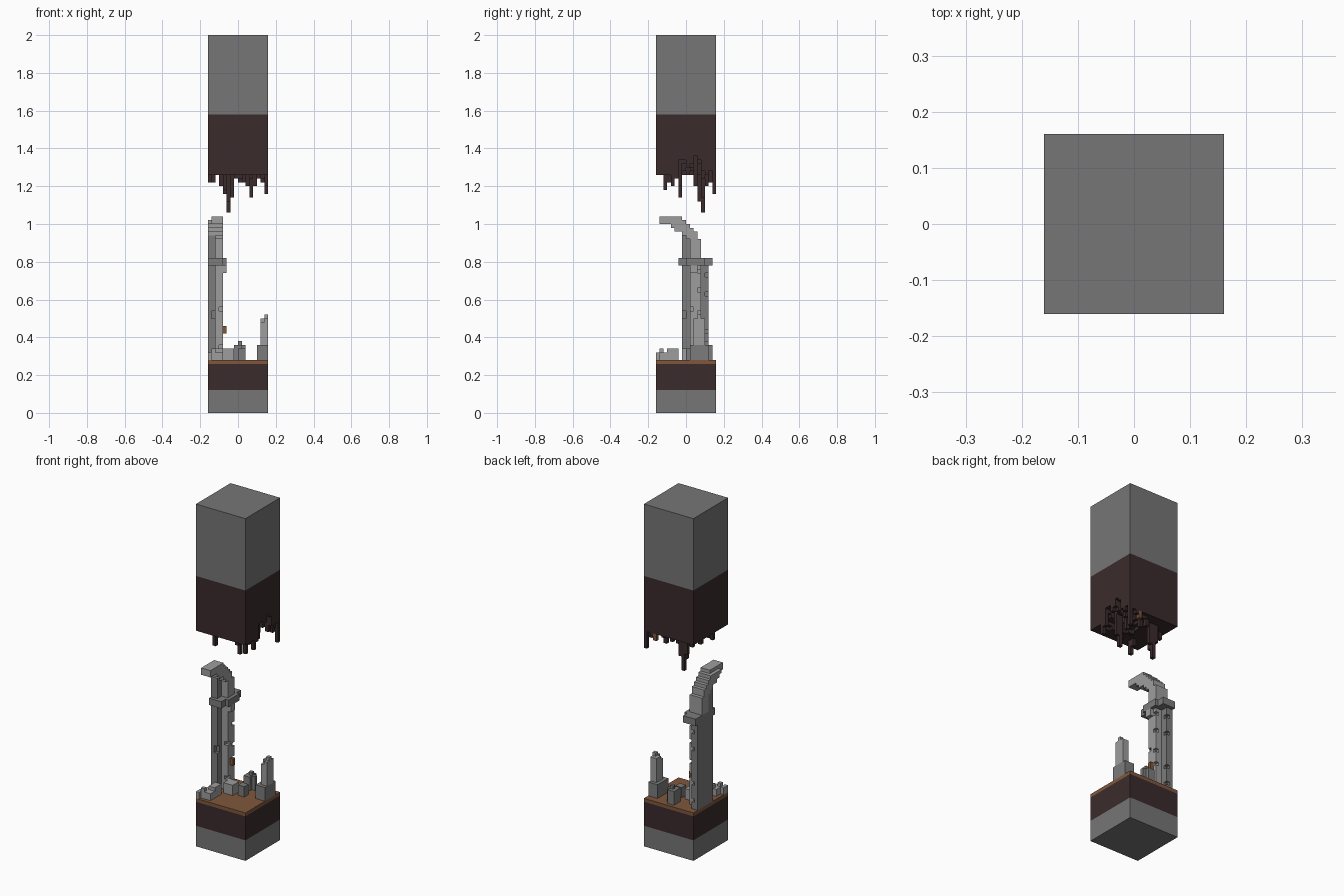
import bpy, bmesh, random
from mathutils import Vector

random.seed(4)
VOXEL = 0.02

cube = bpy.data.objects.get("Cube")
if cube:
    bpy.data.objects.remove(cube, do_unlink=True)


def material(name, rgb):
    m = bpy.data.materials.new(name)
    m.use_nodes = True
    m.diffuse_color = (*rgb, 1)
    m.node_tree.nodes["Principled BSDF"].inputs["Base Color"].default_value = (*rgb, 1)
    return m


MATERIALS = [
    material("grey rock", (0.18, 0.18, 0.18)),
    material("dark earth", (0.042, 0.024, 0.025)),
    material("brown soil", (0.21, 0.095, 0.045)),
    material("pale stone", (0.34, 0.34, 0.34)),
    material("dark stone", (0.2, 0.2, 0.2)),
]
ROCK, EARTH, SOIL, PALE, DARK = range(5)


def fill(cells, x, y, z, mat):
    """Fill a block of voxels; each range is (start, end) in voxel units."""
    for i in range(*x):
        for j in range(*y):
            for k in range(*z):
                cells[i, j, k] = mat


def build(name, cells):
    """Make a mesh from the exposed sides of the voxels."""
    bm = bmesh.new()
    verts = {}

    def corner(p):
        key = tuple(round(c) for c in p)
        if key not in verts:
            verts[key] = bm.verts.new(Vector(key) * VOXEL)
        return verts[key]

    for cell, mat in cells.items():
        for axis in range(3):
            for side in (0, 1):
                near = list(cell)
                near[axis] += 2 * side - 1
                if tuple(near) in cells:
                    continue
                a, b = (axis + 1) % 3, (axis + 2) % 3
                ring = []
                for u, v in ((0, 0), (1, 0), (1, 1), (0, 1)):
                    p = list(cell)
                    p[axis] += side
                    p[a] += u
                    p[b] += v
                    ring.append(corner(p))
                face = bm.faces.new(ring if side else ring[::-1])
                face.material_index = mat
    bmesh.ops.dissolve_limit(bm, angle_limit=0.01, verts=bm.verts[:],
                             edges=bm.edges[:], delimit={'MATERIAL'})
    mesh = bpy.data.meshes.new(name)
    bm.to_mesh(mesh)
    bm.free()
    for m in MATERIALS:
        mesh.materials.append(m)
    obj = bpy.data.objects.new(name, mesh)
    bpy.context.collection.objects.link(obj)


FULL = (-8, 8)

# Layered ground block
ground = {}
fill(ground, FULL, FULL, (0, 6), ROCK)
fill(ground, FULL, FULL, (6, 13), EARTH)
fill(ground, FULL, FULL, (13, 14), SOIL)
build("ground", ground)

# Cave roof: rock over earth, hollowed below and hung with stalactites
roof = {}
fill(roof, FULL, FULL, (79, 100), ROCK)
spikes = {(-3, 4): 53, (-2, 4): 57, (-3, 3): 56, (-4, 4): 58, (-5, 3): 60,
          (7, 7): 58, (3, -2): 57, (4, -2): 60, (-4, -6): 59, (-4, -5): 61,
          (4, 2): 60, (-8, -2): 61, (-7, 2): 61, (2, 5): 60, (6, 4): 62}
for i in range(*FULL):
    for j in range(*FULL):
        hollow = max(0, 1 - ((i - 4.5) ** 2 + (j - 1) ** 2) / 42)
        low = 63 + round(5.5 * hollow)
        if hollow > 0 and random.random() < 0.35:
            low -= random.randint(1, 4)
        low = spikes.get((i, j), low)
        fill(roof, (i, i + 1), (j, j + 1), (low, 79), EARTH)
fill(roof, (4, 5), (7, 8), (61, 63), SOIL)
build("cave_roof", roof)

# Broken column with a pale shaft, a capital and a curved rib
column = {}
fill(column, (-8, -6), (-1, 6), (14, 40), DARK)
fill(column, (-6, -4), (1, 4), (14, 41), PALE)
fill(column, (-8, -4), (-2, 7), (39, 41), DARK)
fill(column, (-4, -3), (0, 5), (39, 41), DARK)
fill(column, (-5, -3), (1, 3), (37, 39), PALE)
fill(column, (-8, -6), (-1, 1), (41, 47), DARK)
rib = [(50, 52), (50, 52), (50, 52), (49, 52), (48, 52), (48, 52),
       (47, 51), (46, 50), (41, 49), (41, 48), (41, 46)]
for j, (low, high) in enumerate(rib, -7):
    fill(column, (-7, -4), (j, j + 1), (low, high), PALE)
    if j > -6:
        fill(column, (-8, -7), (j, j + 1), (low, min(high, 51)), PALE)
# Chipped corners
for k in (16, 21, 25, 26, 31, 36):
    column.pop((-7, random.choice((-1, 5)), k), None)
    column.pop((-5, random.choice((1, 3)), k + 1), None)
build("broken_column", column)

# Small rusty bracket on the shaft
bracket = {}
fill(bracket, (-4, -3), (2, 3), (21, 23), SOIL)
build("bracket", bracket)

# Stump of a second column
stump = {}
fill(stump, (5, 8), (1, 6), (14, 18), DARK)
fill(stump, (6, 8), (2, 5), (18, 25), PALE)
fill(stump, (7, 8), (3, 4), (25, 26), PALE)
stump.pop((6, 2, 24))
build("column_stump", stump)

# Fallen stones on the floor
rubble = {}
for x, y, z, mat in [
    ((-8, -7), (-8, -6), (14, 16), PALE),
    ((-7, -4), (-7, -4), (14, 16), PALE),
    ((-6, -4), (-5, -2), (14, 17), PALE),
    ((-7, -6), (-7, -6), (16, 17), PALE),
    ((-4, -1), (-1, 2), (14, 17), PALE),
    ((0, 2), (0, 2), (14, 17), DARK),
    ((-1, 1), (4, 7), (14, 18), DARK),
    ((0, 1), (5, 6), (18, 19), DARK),
    ((1, 2), (5, 6), (14, 18), DARK),
]:
    fill(rubble, x, y, z, mat)
build("rubble", rubble)
